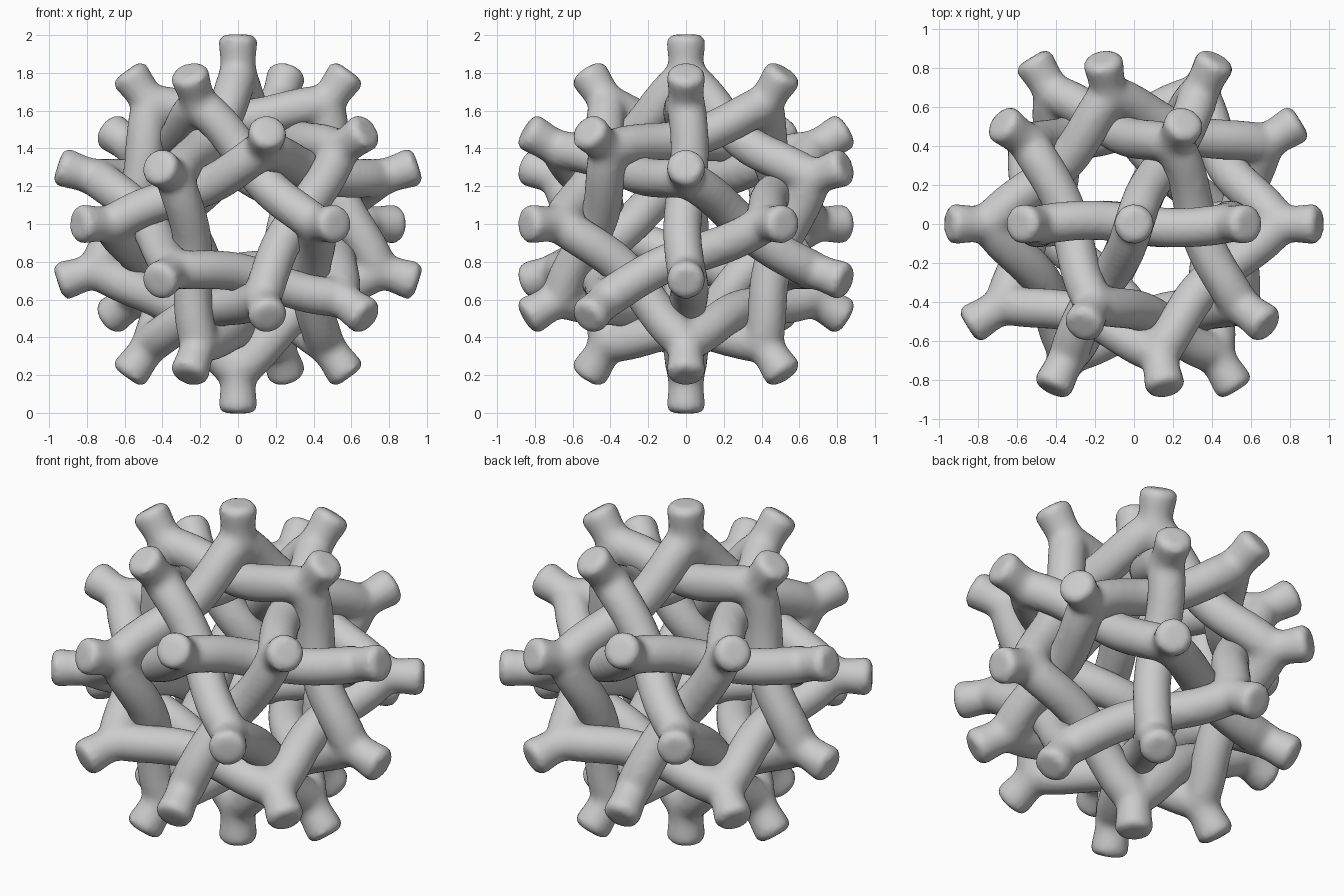
import bpy, bmesh
from math import cos, sin, pi, radians
from mathutils import Vector, Matrix

if "Cube" in bpy.data.objects:
    bpy.data.objects.remove(bpy.data.objects["Cube"])

JOINT = 0.78      # distance of the ring corners from the centre
BAR = 0.103       # bar radius
DIP = 0.075       # how far each bar sags inward under the crossing knob
SWAY = 0.02       # sideways S-bend of each bar
STEPS = 14


def rod(bm, a, b, r1, r2):
    d = b - a
    m = Matrix.Translation((a + b) / 2) @ d.to_track_quat('Z', 'Y').to_matrix().to_4x4()
    bmesh.ops.create_cone(bm, cap_ends=True, segments=32, radius1=r1, radius2=r2,
                          depth=d.length, matrix=m)


def ball(bm, p, r):
    bmesh.ops.create_uvsphere(bm, u_segments=32, v_segments=16, radius=r,
                              matrix=Matrix.Translation(p))


def bar_point(a, b, s):
    inward = -(a + b).normalized()
    return (a.lerp(b, s) + inward * DIP * sin(pi * s) ** 2
            + Vector((0, 0, SWAY * sin(2 * pi * s))))


# One pentagon ring of bent bars with a rounded knob pointing outward at every corner
bm = bmesh.new()
dirs = [Vector((cos(2 * pi * i / 5), sin(2 * pi * i / 5), 0)) for i in range(5)]
for i, d in enumerate(dirs):
    a, b = d * JOINT, dirs[(i + 1) % 5] * JOINT
    pts = [bar_point(a, b, s / STEPS) for s in range(STEPS + 1)]
    for p, q in zip(pts, pts[1:]):
        rod(bm, p, q, BAR, BAR)
        ball(bm, p, BAR)
    rod(bm, a, d * 0.87, 0.1, 0.093)
    rod(bm, d * 0.865, d * 0.977, 0.093, 0.105)
    rod(bm, d * 0.977, d * 1.003, 0.105, 0.075)
ring_mesh = bpy.data.meshes.new("woven_ring")
bm.to_mesh(ring_mesh)
bm.free()


def add_ring(name, corner, normal):
    side = normal.cross(corner)
    m = Matrix((corner, side, normal)).transposed().to_4x4()
    ob = bpy.data.objects.new(name, ring_mesh)
    ob.matrix_world = Matrix.Translation((0, 0, 1)) @ m
    bpy.context.collection.objects.link(ob)
    # fuse the rods and soften the joints
    rm = ob.modifiers.new("fuse", 'REMESH')
    rm.mode = 'VOXEL'
    rm.voxel_size = 0.018
    rm.use_smooth_shade = True
    sm = ob.modifiers.new("soften", 'SMOOTH')
    sm.factor = 0.5
    sm.iterations = 10


def on_sphere(radius, depth, deg):
    a = radians(deg)
    return Vector((radius * cos(a), -depth, radius * sin(a))).normalized()


# Upright ring facing the front
add_ring("ring_upright", Vector((0, 0, -1)), Vector((0, 1, 0)))

# Five tilted rings interlaced around the front-to-back axis
for k in range(5):
    v = on_sphere(0.5257, 0.8507, 72 * k)
    w = on_sphere(0.8507, 0.5257, 72 * k + 108)
    add_ring(f"ring_tilted_{k + 1}", v, v.cross(w).normalized())
